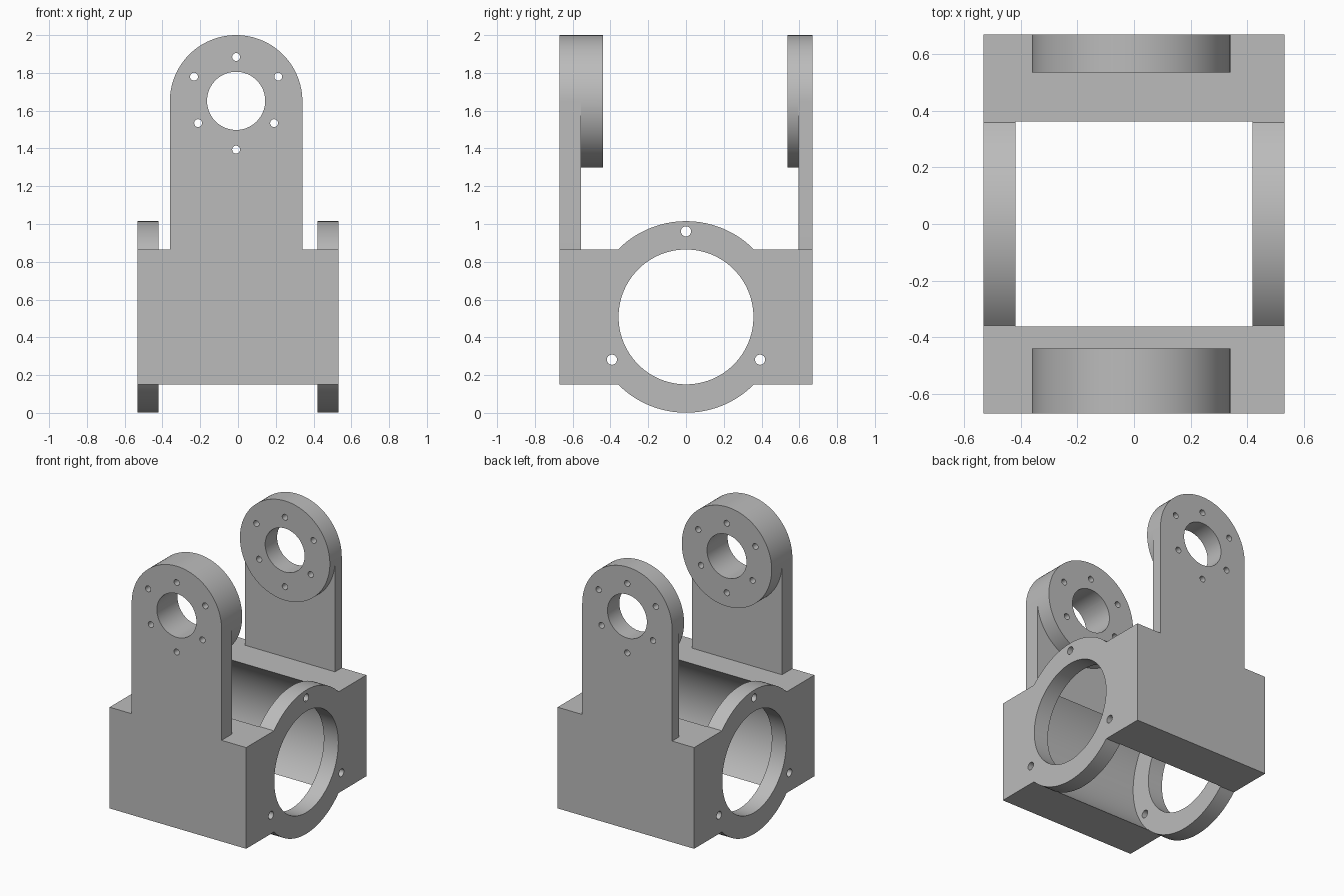
import bpy, bmesh
from math import sin, cos, pi, asin, radians
from mathutils import Vector

cube = bpy.data.objects.get("Cube")
if cube:
    bpy.data.objects.remove(cube, do_unlink=True)

grey = bpy.data.materials.new("machined_grey")
grey.use_nodes = True
grey.diffuse_color = (0.5, 0.5, 0.5, 1)
grey.node_tree.nodes["Principled BSDF"].inputs["Base Color"].default_value = (0.5, 0.5, 0.5, 1)

BORE_Z, BORE_R, RIM_R = 0.508, 0.357, 0.507      # main bore and flange rim
HALF_X, HALF_Y, FLANGE_X = 0.533, 0.67, 0.42     # body size, flange inner face
TOP_Z, BOTTOM_Z = BORE_Z + 0.357, BORE_Z - 0.357
ARM_X, ARM_Z, ARM_R = -0.01, 1.649, 0.351        # arm head centre and radius


def arc(cx, cz, r, start, end, steps):
    """Points along an arc, both ends included."""
    return [(cx + r * cos(start + (end - start) * i / steps),
             cz + r * sin(start + (end - start) * i / steps)) for i in range(steps + 1)]


def prism(name, profile, axis, low, high):
    """Extrude a (horizontal, z) profile along the x or y axis."""
    bm = bmesh.new()
    place = (lambda h, z: (low, h, z)) if axis == 'x' else (lambda h, z: (h, low, z))
    face = bm.faces.new([bm.verts.new(place(h, z)) for h, z in profile])
    result = bmesh.ops.extrude_face_region(bm, geom=[face])
    shift = Vector((high - low, 0, 0) if axis == 'x' else (0, high - low, 0))
    bmesh.ops.translate(bm, vec=shift,
                        verts=[v for v in result["geom"] if isinstance(v, bmesh.types.BMVert)])
    bmesh.ops.recalc_face_normals(bm, faces=bm.faces)
    mesh = bpy.data.meshes.new(name)
    bm.to_mesh(mesh)
    bm.free()
    mesh.materials.append(grey)
    obj = bpy.data.objects.new(name, mesh)
    bpy.context.collection.objects.link(obj)
    return obj


def rod(name, h, z, r, axis, low, high, steps=96):
    return prism(name, arc(h, z, r, 0, 2 * pi, steps)[:-1], axis, low, high)


def combine(target, tool, operation='DIFFERENCE'):
    """Apply a boolean and discard the tool."""
    tool.hide_render = True
    mod = target.modifiers.new("boolean", 'BOOLEAN')
    mod.operation, mod.solver, mod.object = operation, 'EXACT', tool
    bpy.context.view_layer.objects.active = target
    bpy.ops.object.modifier_apply(modifier=mod.name)
    bpy.data.objects.remove(tool, do_unlink=True)


# Body: block outline with rounded rims above and below
a = asin((TOP_Z - BORE_Z) / RIM_R)
outline = [(HALF_Y, BOTTOM_Z), (HALF_Y, TOP_Z)]
outline += arc(0, BORE_Z, RIM_R, a, pi - a, 32)
outline += [(-HALF_Y, TOP_Z), (-HALF_Y, BOTTOM_Z)]
outline += arc(0, BORE_Z, RIM_R, pi + a, 2 * pi - a, 32)
bracket = prism("gimbal_bracket", outline, 'x', -HALF_X, HALF_X)

# Wide cavity between the flanges, then the bore through both
combine(bracket, rod("cavity_cutter", 0, BORE_Z, RIM_R + 0.002, 'x', -FLANGE_X, FLANGE_X, 128))
combine(bracket, rod("bore_cutter", 0, BORE_Z, BORE_R, 'x', -1, 1))

# Three bolt holes in each flange
for k in range(3):
    t = radians(90 + 120 * k)
    combine(bracket, rod("bolt_cutter", 0.453 * cos(t), BORE_Z + 0.453 * sin(t),
                         0.027, 'x', -1, 1, 24))


def make_arm(name, side, web, head):
    """Arched arm: thick round head on a thinner web."""
    outer = side * HALF_Y
    inner, web_face = side * (HALF_Y - head), side * (HALF_Y - web)
    shape = arc(ARM_X, ARM_Z, ARM_R, 0, pi, 48)
    shape += [(ARM_X - ARM_R, TOP_Z), (ARM_X + ARM_R, TOP_Z)]
    arm = prism(name, shape, 'y', outer, inner)
    # Remove the inside thickness below the head
    relief = arc(ARM_X, ARM_Z, ARM_R, 2 * pi, pi, 48)
    relief += [(-1, ARM_Z), (-1, 0.5), (1, 0.5), (1, ARM_Z)]
    combine(arm, prism("relief_cutter", relief, 'y', web_face, inner - side * 0.1))
    return arm


for arm in (make_arm("front_arm", -1, 0.115, 0.23), make_arm("back_arm", 1, 0.075, 0.133)):
    combine(bracket, arm, 'UNION')

# Pivot hole and six screw holes through both arms
combine(bracket, rod("pivot_cutter", ARM_X, 1.652, 0.154, 'y', -1, 1, 64))
screws = [(0, 1.884), (0, 1.394)]
screws += [(s * 0.223, 1.78) for s in (-1, 1)] + [(s * 0.201, 1.534) for s in (-1, 1)]
for x, z in screws:
    combine(bracket, rod("screw_cutter", ARM_X + x, z, 0.021, 'y', -1, 1, 20))

# Smooth the curved walls and keep the edges crisp
bpy.ops.object.select_all(action='DESELECT')
bracket.select_set(True)
bpy.context.view_layer.objects.active = bracket
bpy.ops.object.shade_smooth_by_angle(angle=radians(25))
